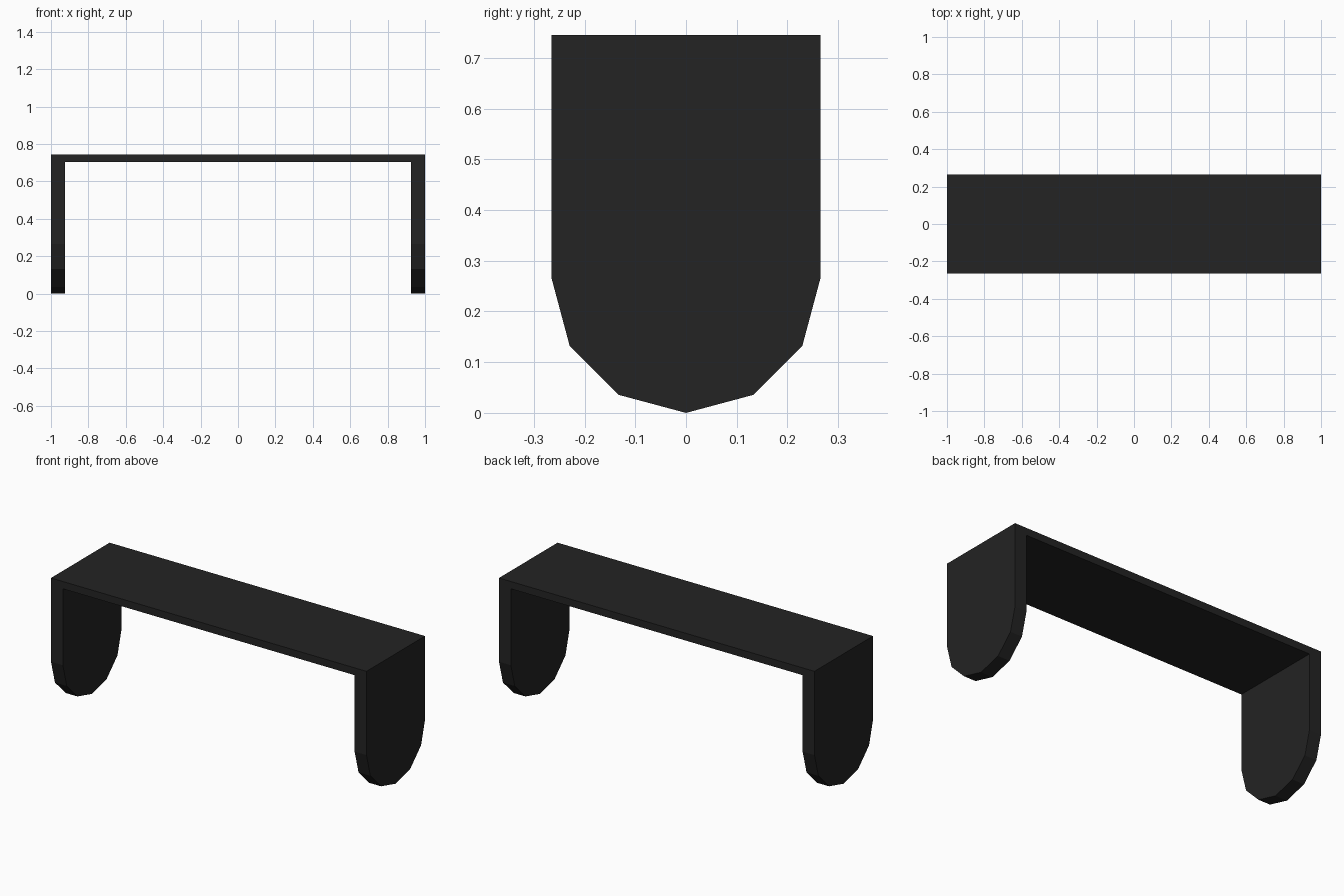
import bpy, bmesh, math

if "Cube" in bpy.data.objects:
    bpy.data.objects.remove(bpy.data.objects["Cube"])

HALF_LEN, HALF_DEPTH, HEIGHT = 1.0, 0.265, 0.745
LEG, TOP = 0.075, 0.042   # leg and top thickness

black = bpy.data.materials.new("matte black")
black.diffuse_color = (0.017, 0.017, 0.017, 1)
black.use_nodes = True
black.node_tree.nodes["Principled BSDF"].inputs["Base Color"].default_value = black.diffuse_color


def extrude_profile(name, profile, x0, x1):
    """Extrude a closed (y, z) outline along x."""
    bm = bmesh.new()
    face = bm.faces.new([bm.verts.new((x0, y, z)) for y, z in profile])
    ext = bmesh.ops.extrude_face_region(bm, geom=[face])
    verts = [v for v in ext["geom"] if isinstance(v, bmesh.types.BMVert)]
    bmesh.ops.translate(bm, verts=verts, vec=(x1 - x0, 0, 0))
    bmesh.ops.recalc_face_normals(bm, faces=bm.faces)
    mesh = bpy.data.meshes.new(name)
    bm.to_mesh(mesh)
    bm.free()
    mesh.materials.append(black)
    obj = bpy.data.objects.new(name, mesh)
    bpy.context.collection.objects.link(obj)
    return obj


# Side legs: straight panel ending in a six-sided half round
leg_profile = [(HALF_DEPTH, HEIGHT), (-HALF_DEPTH, HEIGHT)]
for i in range(7):
    a = math.pi + i * math.pi / 6
    leg_profile.append((HALF_DEPTH * math.cos(a), HALF_DEPTH * (1 + math.sin(a))))
extrude_profile("left_leg", leg_profile, -HALF_LEN, -HALF_LEN + LEG)
extrude_profile("right_leg", leg_profile, HALF_LEN - LEG, HALF_LEN)

# Flat top board spanning between the legs
low = HEIGHT - TOP
top_profile = [(-HALF_DEPTH, low), (HALF_DEPTH, low), (HALF_DEPTH, HEIGHT), (-HALF_DEPTH, HEIGHT)]
extrude_profile("top_board", top_profile, -HALF_LEN + LEG, HALF_LEN - LEG)
